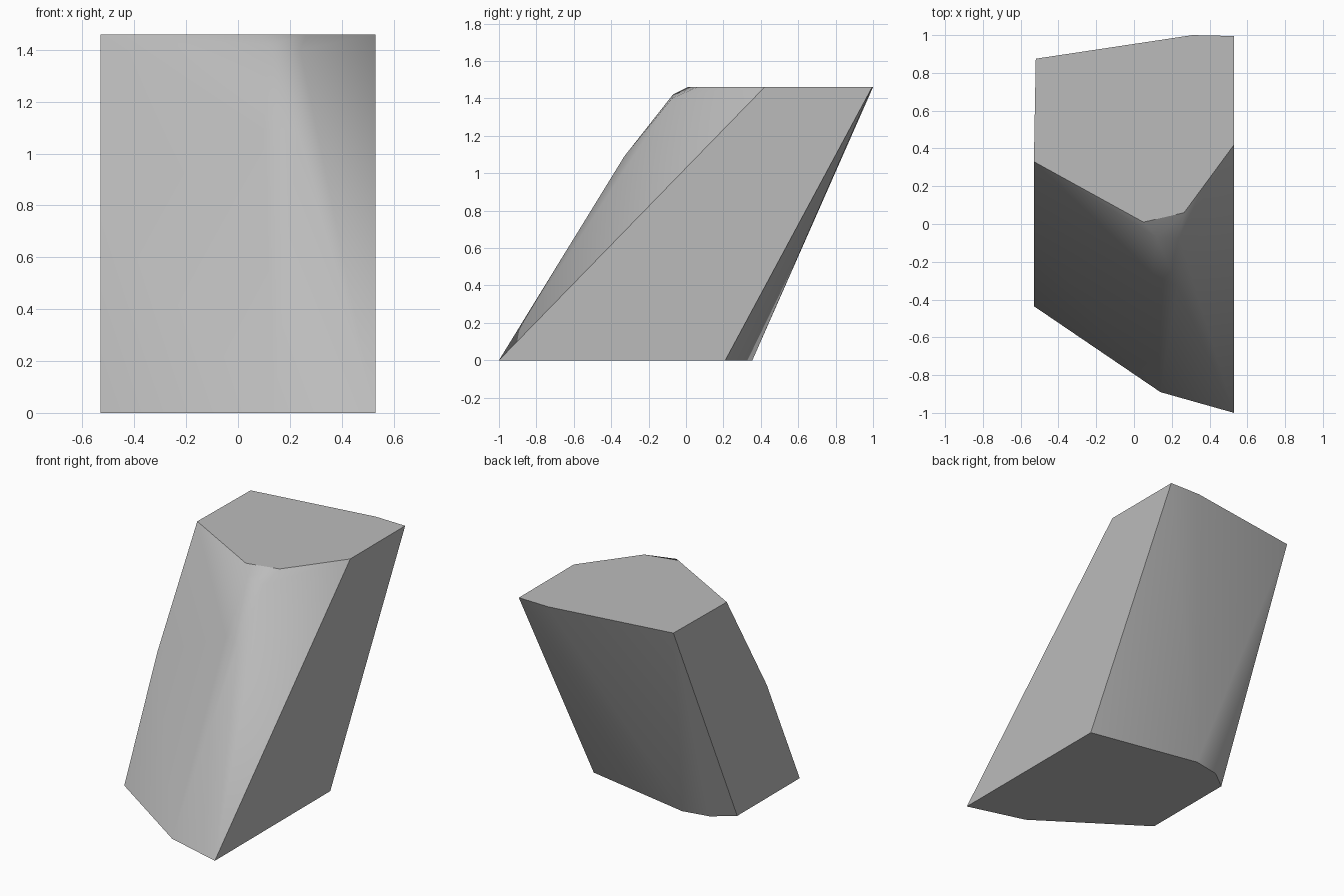
import bpy
import bmesh

if "Cube" in bpy.data.objects:
    bpy.data.objects.remove(bpy.data.objects["Cube"], do_unlink=True)

HEIGHT = 1.46
SIDE = 0.53

# Outlines of the flat base and the flat top
base = [(SIDE, 0.21), (0.06, 0.30), (-0.22, 0.355), (-0.40, 0.32),
        (-SIDE, 0.22), (-SIDE, -0.435), (0.14, -0.89), (SIDE, -1.0)]
top = [(SIDE, 0.995), (0.31, 1.0), (-0.52, 0.875), (-SIDE, 0.33),
       (0.05, 0.01), (0.265, 0.06), (SIDE, 0.42)]
# Softened front ridge, chipped top corner and slightly bowed front edge
ridge = [(0.23, -0.33, 1.09), (0.10, -0.265, 1.09),
         (0.24, -0.075, 1.40), (0.12, -0.07, 1.42),
         (-SIDE, -0.27, 0.35), (-SIDE, -0.09, 0.75), (-SIDE, 0.13, 1.12)]

points = [(x, y, 0) for x, y in base] + [(x, y, HEIGHT) for x, y in top] + ridge

# Leaning stone block wrapped around the outlines
bm = bmesh.new()
for p in points:
    bm.verts.new(p)
hull = bmesh.ops.convex_hull(bm, input=bm.verts)
loose = {g for g in hull["geom_interior"] + hull["geom_unused"]
         if isinstance(g, bmesh.types.BMVert)}
bmesh.ops.delete(bm, geom=list(loose), context="VERTS")
bmesh.ops.dissolve_limit(bm, angle_limit=0.01, verts=bm.verts, edges=bm.edges)
bmesh.ops.recalc_face_normals(bm, faces=bm.faces)


def is_cut(face):
    """Flat sawn faces: base, top and the two sides."""
    return max(abs(face.normal.x), abs(face.normal.z)) > 0.99


# Crisp edges around the sawn faces, soft shading over the rest
for f in bm.faces:
    f.smooth = True
for e in bm.edges:
    e.smooth = not any(is_cut(f) for f in e.link_faces)

mesh = bpy.data.meshes.new("stone_block")
bm.to_mesh(mesh)
bm.free()
block = bpy.data.objects.new("stone_block", mesh)
bpy.context.collection.objects.link(block)

grey = bpy.data.materials.new("stone_grey")
grey.use_nodes = True
colour = (0.5, 0.5, 0.5, 1)
grey.diffuse_color = colour
grey.node_tree.nodes["Principled BSDF"].inputs["Base Color"].default_value = colour
mesh.materials.append(grey)
